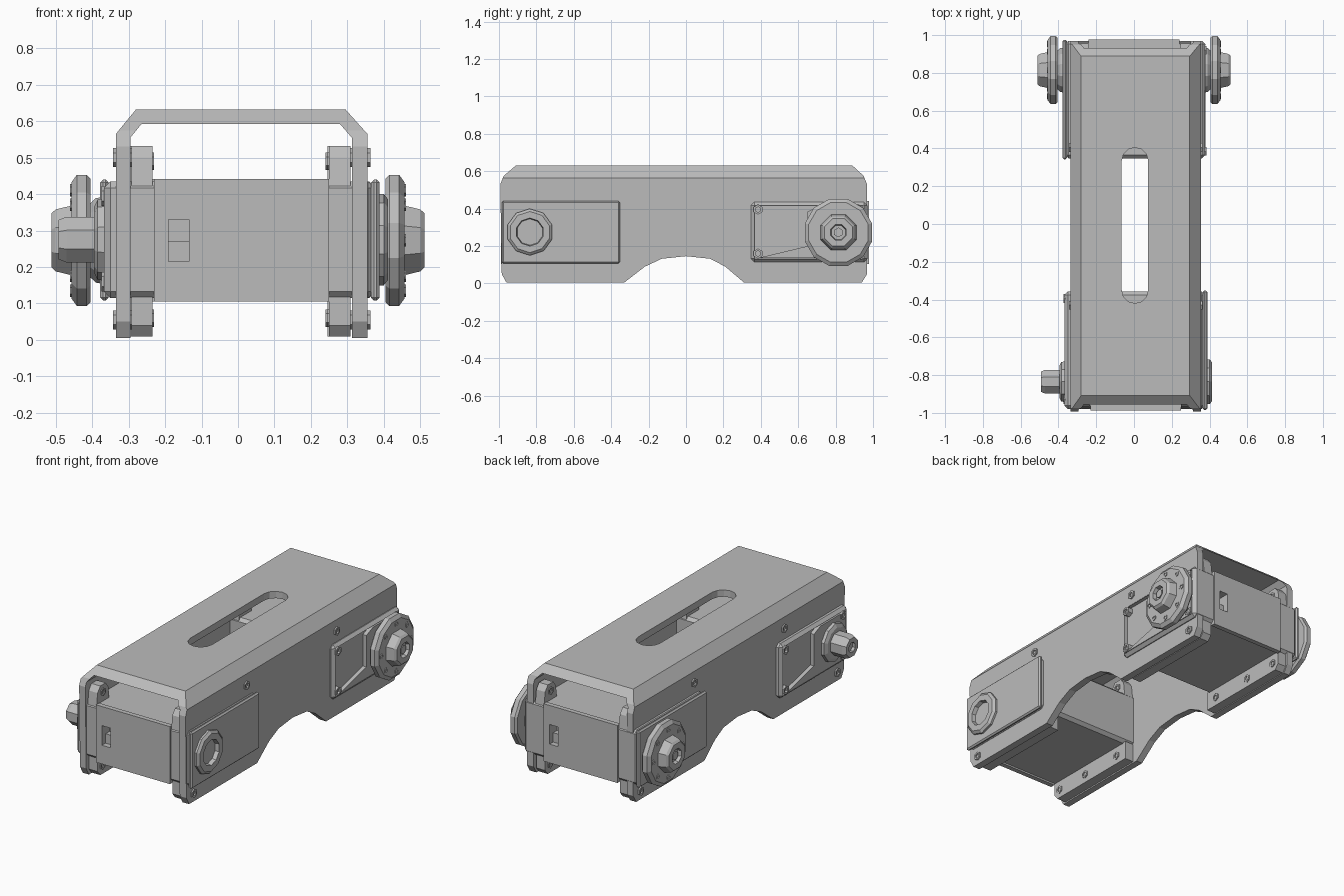
import bpy, bmesh, math
from mathutils import Matrix, Vector

if "Cube" in bpy.data.objects:
    bpy.data.objects.remove(bpy.data.objects["Cube"], do_unlink=True)

GREY = (0.5, 0.5, 0.5, 1)
metal = bpy.data.materials.new("plain grey")
metal.use_nodes = True
metal.diffuse_color = GREY
metal.node_tree.nodes["Principled BSDF"].inputs["Base Color"].default_value = GREY

HERE = Matrix.Identity(4)
TURNED = Matrix.Translation((0.01, -0.01, 0)) @ Matrix.Rotation(math.pi, 4, 'Z')


def finish(name, bm, place=HERE):
    bmesh.ops.recalc_face_normals(bm, faces=bm.faces)
    mesh = bpy.data.meshes.new(name)
    bm.to_mesh(mesh)
    bm.free()
    mesh.transform(place)
    mesh.materials.append(metal)
    ob = bpy.data.objects.new(name, mesh)
    bpy.context.collection.objects.link(ob)
    return ob


def prism(name, pts, axis, lo, hi, place=HERE):
    """Extrude a closed 2D outline along the given axis."""
    def at(p, d):
        return {'x': (d, p[0], p[1]), 'y': (p[0], d, p[1]), 'z': (p[0], p[1], d)}[axis]
    bm = bmesh.new()
    rings = [[bm.verts.new(at(p, d)) for p in pts] for d in (lo, hi)]
    n = len(pts)
    for ring in rings:
        bm.faces.new(ring)
    for i in range(n):
        j = (i + 1) % n
        bm.faces.new((rings[0][i], rings[0][j], rings[1][j], rings[1][i]))
    return finish(name, bm, place)


def box(name, x, y, z, place=HERE, bevel=0):
    bm = bmesh.new()
    bmesh.ops.create_cube(bm, size=1)
    for v in bm.verts:
        v.co = Vector([(a + b) / 2 + c * (b - a) for (a, b), c in zip((x, y, z), v.co)])
    if bevel:
        bmesh.ops.bevel(bm, geom=bm.edges[:], offset=bevel, segments=1, affect='EDGES')
    return finish(name, bm, place)


def lathe(name, stations, y, z, sides, place=HERE):
    """Turned part about an x axis line; stations are (x, radius)."""
    bm = bmesh.new()
    rings = []
    for x, r in stations:
        turn = [2 * math.pi * (i + 0.5) / sides for i in range(sides)]
        rings.append([bm.verts.new((x, y + r * math.cos(a), z + r * math.sin(a))) for a in turn])
    bm.faces.new(rings[0])
    bm.faces.new(rings[-1])
    for a, b in zip(rings, rings[1:]):
        for i in range(sides):
            j = (i + 1) % sides
            bm.faces.new((a[i], a[j], b[j], b[i]))
    return finish(name, bm, place)


def boolean(ob, tool, operation='DIFFERENCE'):
    mod = ob.modifiers.new("cut", 'BOOLEAN')
    mod.object, mod.operation, mod.solver = tool, operation, 'EXACT'
    bpy.context.view_layer.update()
    graph = bpy.context.evaluated_depsgraph_get()
    mesh = bpy.data.meshes.new_from_object(ob.evaluated_get(graph))
    ob.modifiers.clear()
    ob.data = mesh
    bpy.data.objects.remove(tool, do_unlink=True)


def screw(name, x, y, z, out, r=0.026, place=HERE):
    """Hex socket screw whose head faces the out direction on x."""
    lathe(name, [(x - out * 0.06, r), (x, r), (x, r * 0.55), (x - out * 0.012, r * 0.55)],
          y, z, 6, place)


# Channel: folded cross-section trimmed by the side outline
section = [(-0.335, -0.02), (-0.335, 0.565), (-0.28, 0.632), (0.295, 0.632), (0.355, 0.565),
           (0.355, -0.02), (0.312, -0.02), (0.312, 0.555), (0.28, 0.592), (-0.265, 0.592),
           (-0.295, 0.555), (-0.295, -0.02)]
channel = prism("channel", section, 'y', -1.1, 1.1)
outline = [(-0.985, 0.05), (-0.96, 0.005), (-0.33, 0.005), (-0.22, 0.09), (-0.13, 0.132),
           (0, 0.146), (0.13, 0.132), (0.21, 0.09), (0.31, 0.005), (0.94, 0.005), (0.968, 0.05),
           (0.968, 0.53), (0.95, 0.575), (0.88, 0.7), (-0.9, 0.7), (-0.975, 0.575), (-0.993, 0.53)]
# The outline slopes to the lid edge, so the corners are trimmed at lid height
outline[13:15] = [(0.885, 0.635), (0.88, 0.7), (-0.905, 0.7), (-0.905, 0.635)]
boolean(channel, prism("outline_tool", outline, 'x', -0.5, 0.5), 'INTERSECT')

# Long rounded slot in the lid
slot = []
for end, start in ((0.335, 0), (-0.35, math.pi)):
    for i in range(7):
        a = start + math.pi * i / 6
        slot.append((0.005 + 0.07 * math.cos(a), end + 0.07 * math.sin(a)))
boolean(channel, prism("slot_tool", slot, 'z', 0.5, 0.8))

# Screws through the channel walls
for x, out in ((0.363, 1), (-0.343, -1)):
    for y, z in ((-0.43, 0.5), (0.405, 0.5), (-0.92, 0.055), (0.9, 0.055)):
        screw("wall_screw", x, y, z, out)


def actuator(tag, place):
    # Body with a sunken panel on one side and a small window in its end
    body = box(tag + "_body", (-0.368, 0.375), (-0.98, -0.357), (0.115, 0.435), place, 0.018)
    boolean(body, box("panel_tool", (-0.5, -0.345), (-0.955, -0.375), (0.132, 0.418), place))
    boolean(body, box("window_tool", (-0.19, -0.135), (-1.1, -0.92), (0.215, 0.33), place))
    box(tag + "_plug", (-0.19, -0.135), (-0.955, -0.9), (0.215, 0.27), place)
    # End plate, notched around the window by two halves and two strips
    for x, z in (((-0.23, -0.19), (0.105, 0.442)), ((-0.135, 0.25), (0.105, 0.442)),
                 ((-0.19, -0.135), (0.105, 0.215)), ((-0.19, -0.135), (0.33, 0.442))):
        box(tag + "_end_plate", x, (-0.988, -0.96), z, place)
    # Flat cover on the other side
    box(tag + "_cover", (0.365, 0.388), (-0.985, -0.352), (0.108, 0.44), place, 0.008)
    # Raised web and corner screws in the sunken panel
    web = [(-0.95, 0.135), (-0.39, 0.135), (-0.66, 0.2), (-0.66, 0.385), (-0.72, 0.41),
           (-0.95, 0.41)]
    prism(tag + "_web", web, 'x', -0.368, -0.34, place)
    for y in (-0.395, -0.93):
        for z in (0.16, 0.395):
            screw(tag + "_panel_screw", -0.374, y, z, -1, 0.027, place)
    # Lower mounting rails and upper ears
    for x in ((-0.292, -0.235), (0.25, 0.309)):
        rail = [(-0.965, 0.12), (-0.965, 0.04), (-0.94, 0.01), (-0.355, 0.01), (-0.355, 0.12)]
        prism(tag + "_rail", rail, 'x', *x, place)
        inner = x[1] if x[0] < 0 else x[0]
        out = 1 if x[0] < 0 else -1
        for y in (-0.92, -0.7, -0.43):
            screw(tag + "_rail_nut", inner + out * 0.005, y, 0.06, out, 0.024, place)
        for y in (-0.915, -0.42):
            ear = [(y - 0.06, 0.42), (y - 0.05, 0.5), (y - 0.025, 0.532), (y + 0.025, 0.532),
                   (y + 0.05, 0.5), (y + 0.06, 0.42)]
            prism(tag + "_ear", ear, 'x', *x, place)
            screw(tag + "_ear_nut", inner + out * 0.005, y, 0.49, out, 0.024, place)


actuator("front_actuator", HERE)
actuator("back_actuator", TURNED)

# Front actuator: idler ring on one side, bare output shaft on the other
lathe("idler_ring", [(0.37, 0.125), (0.4, 0.125), (0.412, 0.11), (0.412, 0.075), (0.385, 0.07)],
      -0.835, 0.275, 10)
lathe("shaft_collar", [(-0.35, 0.115), (-0.385, 0.11), (-0.395, 0.09)], -0.835, 0.275, 10)
lathe("output_shaft", [(-0.37, 0.068), (-0.47, 0.068), (-0.493, 0.058), (-0.493, 0.03),
                       (-0.475, 0.03)], -0.835, 0.275, 8)

# Back actuator: a bolted wheel with a hub on each side
for side in (1, -1):
    def turned(name, stations, y, z, sides):
        lathe(name, [(side * x, r) for x, r in stations], y, z, sides)
    wy, wz = 0.815, 0.273
    turned("wheel_neck", [(0.36, 0.125), (0.39, 0.12), (0.41, 0.1)], wy, wz, 12)
    turned("wheel", [(0.404, 0.175), (0.415, 0.186), (0.442, 0.186), (0.457, 0.165)], wy, wz, 12)
    turned("wheel_hub", [(0.45, 0.105), (0.5, 0.092), (0.512, 0.08), (0.512, 0.045),
                         (0.49, 0.04)], wy, wz, 8)
    turned("hub_bolt", [(0.48, 0.026), (0.503, 0.026)], wy, wz, 6)
    for i in range(8):
        a = math.pi * i / 4
        turned("wheel_bolt", [(0.44, 0.017), (0.461, 0.017), (0.461, 0.009), (0.452, 0.009)],
               wy + 0.138 * math.cos(a), wz + 0.138 * math.sin(a), 6)
